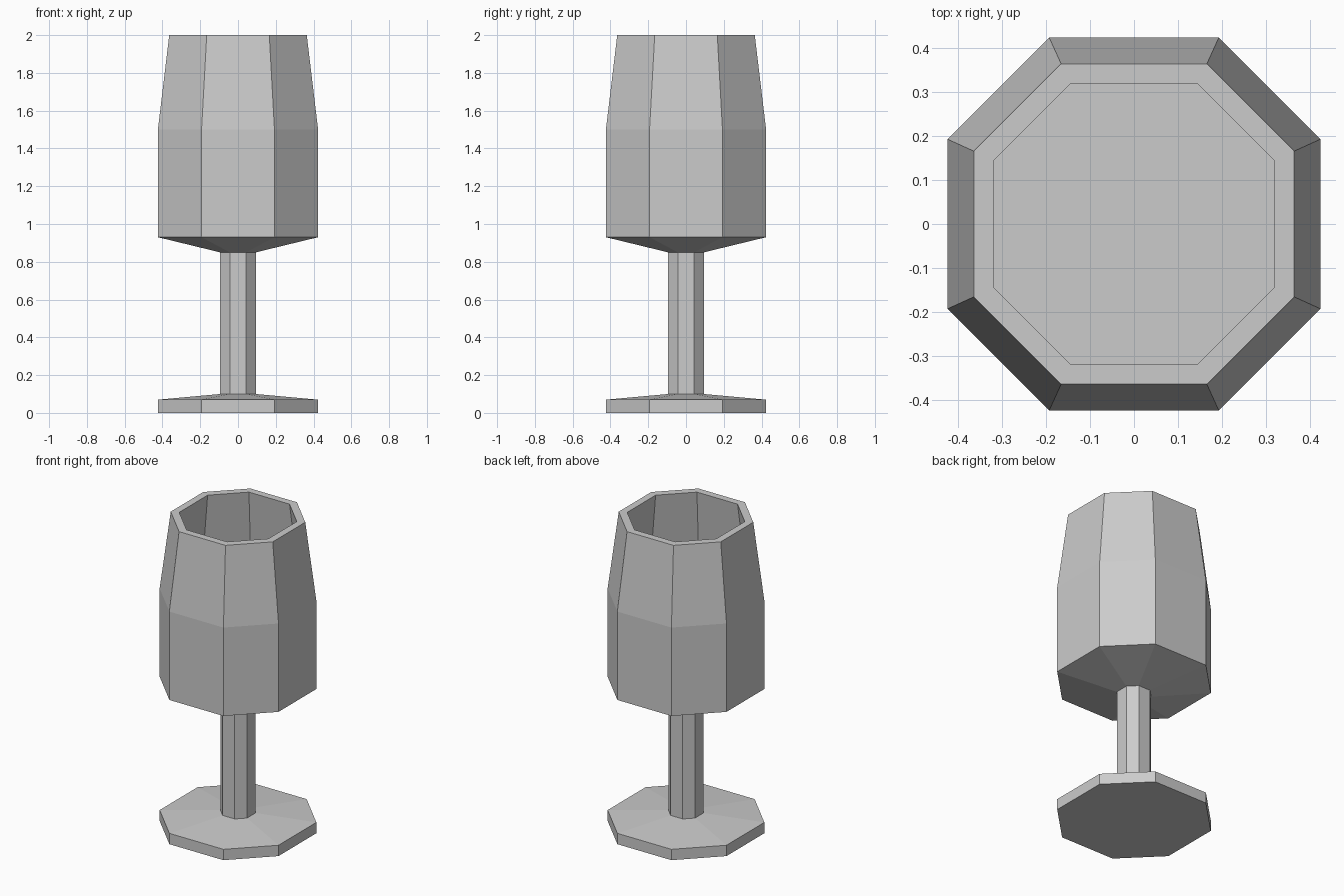
import bpy, bmesh
from mathutils import Vector

if "Cube" in bpy.data.objects:
    bpy.data.objects.remove(bpy.data.objects["Cube"])

# Profile as (half width, height): base, foot, stem, bowl outside, rim, bowl inside
PROFILE = [(0.424, 0), (0.424, 0.07), (0.095, 0.10), (0.095, 0.85),
           (0.424, 0.93), (0.424, 1.5), (0.364, 2.0), (0.318, 2.0),
           (0.376, 1.5), (0.376, 0.975)]
SIDE = 0.455  # half edge length relative to half width of the octagon


def ring(bm, r, z):
    a = r * SIDE
    pts = [(a, -r), (r, -a), (r, a), (a, r), (-a, r), (-r, a), (-r, -a), (-a, -r)]
    return [bm.verts.new((x, y, z)) for x, y in pts]


def goblet():
    bm = bmesh.new()
    rings = [ring(bm, r, z) for r, z in PROFILE]
    for lo, hi in zip(rings, rings[1:]):
        for i in range(8):
            j = (i + 1) % 8
            bm.faces.new((lo[i], lo[j], hi[j], hi[i]))
    bm.faces.new(rings[0][::-1])
    bm.faces.new(rings[-1])
    return bm


def shard(name, cuts):
    """Keep the part of the goblet lying behind every (point, normal) plane."""
    bm = goblet()
    for point, normal in cuts:
        res = bmesh.ops.bisect_plane(
            bm, geom=bm.verts[:] + bm.edges[:] + bm.faces[:], dist=1e-5,
            plane_co=point, plane_no=normal, clear_outer=True)
        edges = [e for e in res["geom_cut"]
                 if isinstance(e, bmesh.types.BMEdge) and len(e.link_faces) == 1]
        if edges:
            bmesh.ops.triangle_fill(bm, edges=edges, use_beauty=True, normal=normal)
    bmesh.ops.recalc_face_normals(bm, faces=bm.faces[:])
    me = bpy.data.meshes.new(name)
    bm.to_mesh(me)
    bm.free()
    bpy.context.collection.objects.link(bpy.data.objects.new(name, me))


# Fracture planes: three share one line through the bowl, one crosses the stem
HUB = Vector((0, -0.424, 1.36))


def bowl_plane(slope):
    return Vector((-slope, -0.45 * slope, 1)).normalized()


steep, left, right = bowl_plane(1.53), bowl_plane(0.68), bowl_plane(-0.114)
STEM, stem_no = Vector((0, 0, 0.535)), Vector((0.83, 0, 1)).normalized()

shard("foot_with_lower_stem", [(STEM, stem_no)])
shard("lower_bowl_with_upper_stem", [(STEM, -stem_no), (HUB, left), (HUB, right)])
shard("upper_bowl_left", [(HUB, -left), (HUB, -steep)])
shard("upper_bowl_right", [(HUB, steep), (HUB, -right)])
